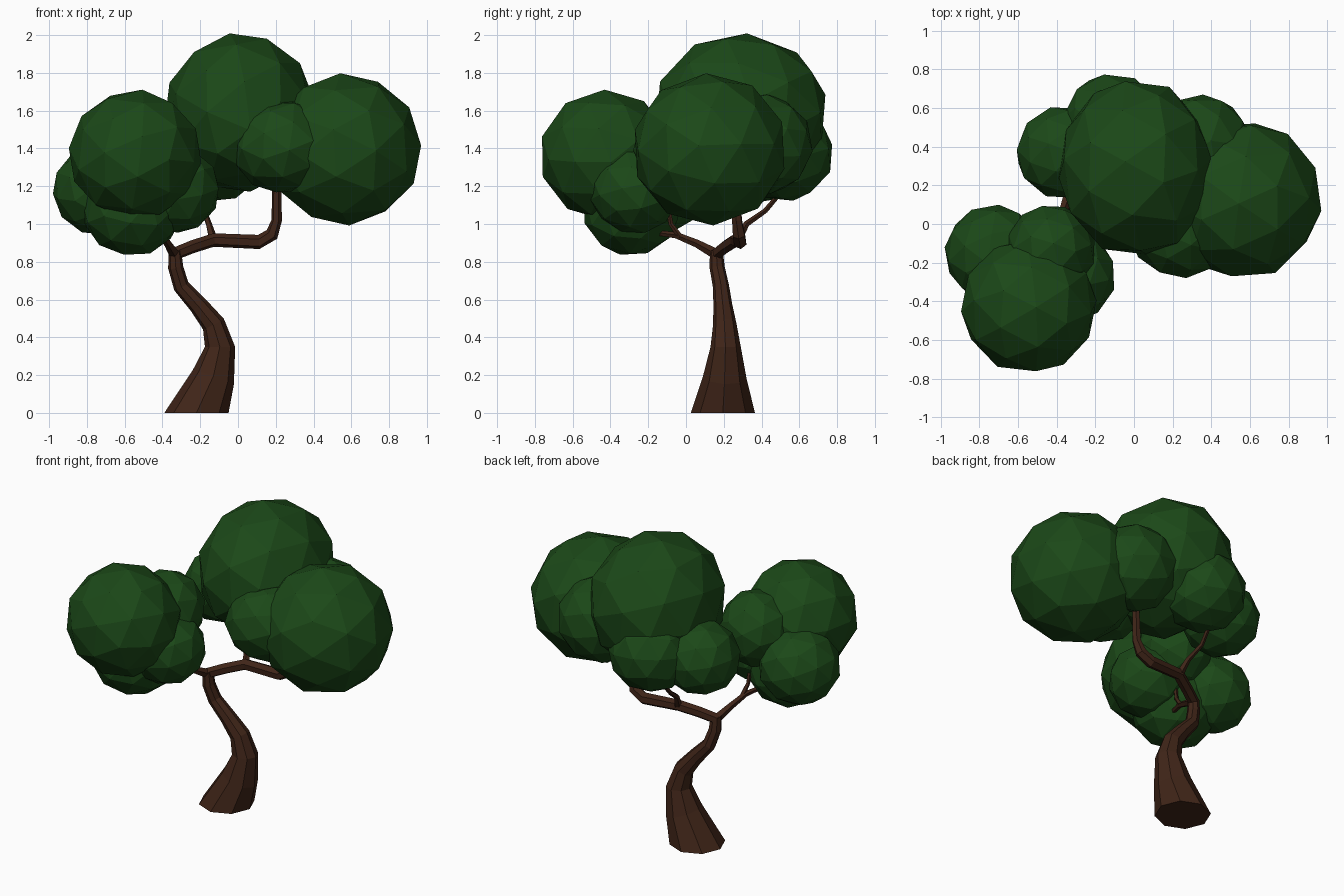
import bpy, bmesh, math, random
from mathutils import Vector, Euler

if "Cube" in bpy.data.objects:
    bpy.data.objects.remove(bpy.data.objects["Cube"])

random.seed(4)


def material(name, color):
    m = bpy.data.materials.new(name)
    m.diffuse_color = (*color, 1)
    m.use_nodes = True
    m.node_tree.nodes["Principled BSDF"].inputs["Base Color"].default_value = m.diffuse_color
    return m


BARK = material("bark", (0.05, 0.018, 0.009))
LEAF = material("leaf", (0.011, 0.065, 0.009))


def finish(name, bm, mat):
    bmesh.ops.recalc_face_normals(bm, faces=bm.faces)
    me = bpy.data.meshes.new(name)
    bm.to_mesh(me)
    bm.free()
    me.materials.append(mat)
    ob = bpy.data.objects.new(name, me)
    bpy.context.collection.objects.link(ob)


def limb(name, path, sides, start=None):
    """Flat-faced tapering tube through (x, y, z, radius) points."""
    pts = [Vector(p[:3]) for p in path]
    bm = bmesh.new()
    rings = []
    side = Vector((1, 0, 0))
    for i, p in enumerate(pts):
        d = pts[min(i + 1, len(pts) - 1)] - pts[max(i - 1, 0)]
        if i == 0 and start:
            d = Vector(start)
        d.normalize()
        u = side - d * side.dot(d)
        if u.length < 0.1:
            u = d.orthogonal()
        u.normalize()
        side = u
        v = d.cross(u)
        rings.append([bm.verts.new(p + path[i][3] * (
            u * math.cos(2 * math.pi * k / sides) + v * math.sin(2 * math.pi * k / sides)))
            for k in range(sides)])
    for a, b in zip(rings, rings[1:]):
        for k in range(sides):
            n = (k + 1) % sides
            bm.faces.new((a[k], a[n], b[n], b[k]))
    bm.faces.new(rings[0][::-1])
    bm.faces.new(rings[-1])
    finish(name, bm, BARK)


# Curving trunk with a flared foot
limb("trunk", [(-0.22, 0.195, 0, 0.17), (-0.13, 0.205, 0.19, 0.115),
               (-0.095, 0.21, 0.35, 0.08), (-0.13, 0.205, 0.47, 0.062),
               (-0.21, 0.195, 0.57, 0.05), (-0.3, 0.185, 0.67, 0.043),
               (-0.33, 0.165, 0.77, 0.04), (-0.335, 0.16, 0.86, 0.034)], 8, (0, 0, 1))

# Main bough to the right, and its twig to the back
limb("right_bough", [(-0.34, 0.16, 0.84, 0.034), (-0.24, 0.21, 0.88, 0.035),
                     (-0.13, 0.265, 0.915, 0.036), (0.11, 0.285, 0.905, 0.038),
                     (0.18, 0.28, 0.945, 0.036), (0.205, 0.27, 1.02, 0.028),
                     (0.205, 0.26, 1.3, 0.022)], 6)
limb("back_twig", [(-0.13, 0.27, 0.91, 0.025), (-0.155, 0.32, 1.0, 0.017),
                   (-0.18, 0.42, 1.07, 0.014), (-0.17, 0.53, 1.2, 0.012)], 5)

# Bough to the front left, and its upright twig
limb("left_bough", [(-0.335, 0.16, 0.84, 0.03), (-0.37, 0.06, 0.895, 0.022),
                    (-0.4, -0.05, 0.94, 0.018), (-0.44, -0.17, 0.955, 0.014),
                    (-0.5, -0.28, 1.02, 0.012)], 5)
limb("left_twig", [(-0.39, -0.03, 0.93, 0.016), (-0.4, -0.08, 1.0, 0.013),
                   (-0.41, -0.11, 1.2, 0.011)], 5)

# Faceted leaf clumps: name, centre, radii
CLUMPS = [
    ("right_clump", (0.565, 0.125, 1.395), (0.405, 0.41, 0.4)),
    ("crown_clump", (0.01, 0.29, 1.59), (0.4, 0.46, 0.42)),
    ("right_back_clump", (0.34, 0.4, 1.42), (0.27, 0.27, 0.27)),
    ("right_front_clump", (0.24, -0.01, 1.41), (0.27, 0.27, 0.25)),
    ("back_clump", (-0.11, 0.52, 1.37), (0.26, 0.26, 0.25)),
    ("back_left_clump", (-0.37, 0.37, 1.34), (0.24, 0.24, 0.23)),
    ("left_front_clump", (-0.545, -0.425, 1.365), (0.35, 0.35, 0.345)),
    ("left_clump", (-0.73, -0.15, 1.18), (0.25, 0.25, 0.24)),
    ("left_low_clump", (-0.56, -0.29, 1.09), (0.27, 0.26, 0.26)),
    ("left_inner_clump", (-0.34, -0.27, 1.18), (0.245, 0.24, 0.23)),
    ("left_rear_clump", (-0.43, -0.13, 1.36), (0.23, 0.23, 0.24)),
]
for name, c, r in CLUMPS:
    bm = bmesh.new()
    bmesh.ops.create_icosphere(bm, subdivisions=2, radius=1.01)
    turn = Euler([random.uniform(0, 6.28) for _ in range(3)]).to_matrix()
    for v in bm.verts:
        p = turn @ v.co
        v.co = Vector([c[i] + r[i] * p[i] for i in range(3)])
    finish(name, bm, LEAF)
